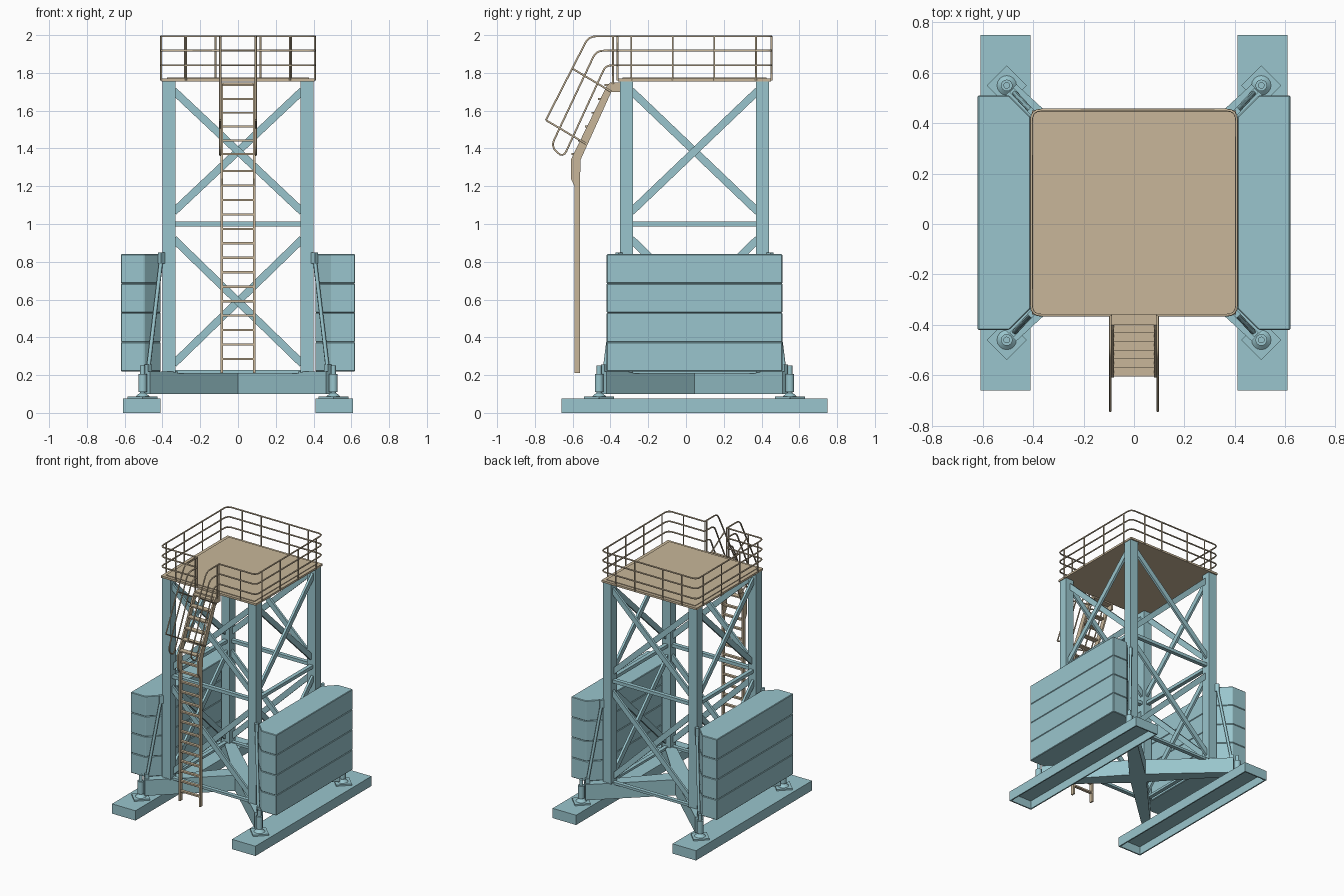
import bpy, bmesh, math
from mathutils import Vector, Matrix

if "Cube" in bpy.data.objects:
    bpy.data.objects.remove(bpy.data.objects["Cube"], do_unlink=True)


def material(name, rgb):
    m = bpy.data.materials.new(name)
    m.use_nodes = True
    m.diffuse_color = (*rgb, 1)
    m.node_tree.nodes["Principled BSDF"].inputs["Base Color"].default_value = (*rgb, 1)
    return m


BLUE = material("pale blue steel", (0.32, 0.56, 0.61))
TAN = material("tan steel", (0.58, 0.47, 0.32))
CY = 0.045          # tower centre in y
FX, RY = 0.365, 0.36  # leg centre offsets


def add_mesh(name, bm, mat, smooth=False, bevel=0):
    bmesh.ops.recalc_face_normals(bm, faces=bm.faces)
    me = bpy.data.meshes.new(name)
    bm.to_mesh(me)
    bm.free()
    me.materials.append(mat)
    ob = bpy.data.objects.new(name, me)
    bpy.context.collection.objects.link(ob)
    if smooth:
        me.polygons.foreach_set("use_smooth", [len(p.vertices) == 4 for p in me.polygons])
    if bevel:
        mod = ob.modifiers.new("bevel", "BEVEL")
        mod.width, mod.segments = bevel, 1
    return ob


def box(name, lo, hi, mat, bevel=0):
    lo, hi = Vector(lo), Vector(hi)
    bm = bmesh.new()
    bmesh.ops.create_cube(bm, size=1, matrix=Matrix.Translation((lo + hi) / 2)
                          @ Matrix.Diagonal((*(hi - lo), 1)))
    return add_mesh(name, bm, mat, bevel=bevel)


def bar(name, a, b, wide, thick, normal, mat):
    """Rectangular bar from a to b, thick along normal."""
    a, b, n = Vector(a), Vector(b), Vector(normal).normalized()
    d = (b - a).normalized()
    s = d.cross(n).normalized()
    n = s.cross(d)
    rot = Matrix((d, s, n)).transposed().to_4x4()
    bm = bmesh.new()
    bmesh.ops.create_cube(bm, size=1, matrix=Matrix.Translation((a + b) / 2) @ rot
                          @ Matrix.Diagonal(((b - a).length, wide, thick, 1)))
    return add_mesh(name, bm, mat)


def prism(name, outline, offset, mat, bevel=0):
    """Extrude a 3D outline along offset."""
    bm = bmesh.new()
    face = bm.faces.new([bm.verts.new(p) for p in outline])
    ext = bmesh.ops.extrude_face_region(bm, geom=[face])
    verts = [g for g in ext["geom"] if isinstance(g, bmesh.types.BMVert)]
    bmesh.ops.translate(bm, verts=verts, vec=offset)
    return add_mesh(name, bm, mat, bevel=bevel)


def cone(name, x, y, z0, z1, r0, r1, mat):
    bm = bmesh.new()
    bmesh.ops.create_cone(bm, cap_ends=True, segments=16, radius1=r0, radius2=r1,
                          depth=z1 - z0, matrix=Matrix.Translation((x, y, (z0 + z1) / 2)))
    return add_mesh(name, bm, mat, smooth=True)


def tube(name, pts, mat, r=0.0055, fillet=0.0):
    """Round pipe along pts, with inner corners rounded."""
    pts = [Vector(p) for p in pts]
    path = [pts[0]]
    for p, q, s in zip(pts, pts[1:], pts[2:]):
        if fillet:
            f = min(fillet, (p - q).length / 2, (s - q).length / 2)
            a, b = q + (p - q).normalized() * f, q + (s - q).normalized() * f
            path += [a.lerp(q, t).lerp(q.lerp(b, t), t) for t in (0, 0.25, 0.5, 0.75, 1)]
        else:
            path.append(q)
    path.append(pts[-1])
    cu = bpy.data.curves.new(name, "CURVE")
    cu.dimensions, cu.bevel_depth, cu.bevel_resolution = "3D", r, 1
    cu.use_fill_caps = True
    sp = cu.splines.new("POLY")
    sp.points.add(len(path) - 1)
    for pt, co in zip(sp.points, path):
        pt.co = (*co, 1)
    cu.materials.append(mat)
    ob = bpy.data.objects.new(name, cu)
    bpy.context.collection.objects.link(ob)


SIDES = (("left", 1), ("right", -1))
ENDS = (("front", -1), ("back", 1))

for side, sx in SIDES:
    # hollow ground skid, open below
    x0, x1 = sorted((sx * 0.41, sx * 0.61))
    box(side + "_skid_top", (x0, -0.66, 0.063), (x1, 0.75, 0.075), BLUE)
    for x in (x0, x1 - 0.01):
        box(side + "_skid_wall", (x, -0.66, 0), (x + 0.01, 0.75, 0.063), BLUE)
    for y in (-0.66, 0.74):
        box(side + "_skid_end", (x0 + 0.01, y, 0), (x1 - 0.01, y + 0.01, 0.063), BLUE)

    # stacked ballast slabs with cut inner corners
    plan = [(0.62, -0.42), (0.62, 0.51), (0.495, 0.51), (0.41, 0.425), (0.41, -0.335), (0.495, -0.42)]
    for i in range(4):
        z = 0.22 + i * 0.155
        prism(f"{side}_ballast_slab_{i + 1}", [(sx * x, y, z) for x, y in plan],
              (0, 0, 0.155), BLUE, bevel=0.004)

    for end, sy in ENDS:
        name = f"{end}_{side}_"
        out = Vector((sx, sy, 0)).normalized()
        across = Vector((-sy, sx, 0)).normalized()
        centre = Vector((0, CY, 0.1))
        # tower leg
        lx, ly = sx * FX, CY + sy * RY
        box(name + "leg", (lx - 0.035, ly - 0.035, 0.215), (lx + 0.035, ly + 0.035, 1.76), BLUE)
        # tapered arm of the base cross
        tip = centre + out * 0.69
        prism(name + "base_arm", [centre + across * 0.06, tip + across * 0.03,
                                  tip - across * 0.03, centre - across * 0.06], (0, 0, 0.12), BLUE)
        # screw jack and foot plate
        jx, jy = sx * 0.505, CY + sy * 0.505
        foot = Vector((jx, jy, 0.08))
        bar(name + "foot_plate", foot - out * 0.056, foot + out * 0.056, 0.112, 0.012, (0, 0, 1), BLUE)
        cone(name + "jack_foot", jx, jy, 0.085, 0.105, 0.04, 0.016, BLUE)
        cone(name + "jack_screw", jx, jy, 0.1, 0.25, 0.013, 0.013, BLUE)
        cone(name + "jack_sleeve", jx, jy, 0.11, 0.205, 0.023, 0.023, BLUE)
        # inclined strut with pinned lugs
        low = Vector((sx * 0.475, CY + sy * 0.475, 0.23))
        high = Vector((sx * 0.405, CY + sy * 0.4, 0.82))
        tube(name + "strut", [low, high], BLUE, r=0.011)
        for p, h in ((low, 0.025), (high, 0.03)):
            bar(name + "strut_lug", p - Vector((0, 0, h)), p + Vector((0, 0, h)), 0.03, 0.024, across, BLUE)


# bracing on one tower face, mapped by a point function
def brace_face(name, half, point, normal):
    for zb, zt in ((0.26, 0.92), (1.065, 1.705)):
        for s in (-1, 1):
            shift = Vector(normal) * 0.009 * s
            bar(name + "_diagonal", point(-s * half, zb) + shift, point(s * half, zt) + shift,
                0.04, 0.017, normal, BLUE)
    bar(name + "_middle_rail", point(-half, 1), point(half, 1), 0.025, 0.03, normal, BLUE)
    bar(name + "_bottom_rail", point(-half, 0.218), point(half, 0.218), 0.018, 0.03, normal, BLUE)


for end, sy in ENDS:
    brace_face(end + "_face", 0.34, lambda u, z: Vector((u, CY + sy * RY, z)), (0, 1, 0))
for side, sx in SIDES:
    brace_face(side + "_face", 0.335, lambda u, z: Vector((sx * FX, CY + u, z)), (1, 0, 0))

# platform deck
box("platform_deck", (-0.405, CY - 0.405, 1.755), (0.405, CY + 0.405, 1.77), TAN)
box("platform_floor", (-0.377, CY - 0.382, 1.77), (0.377, CY + 0.382, 1.775), TAN)

# guard rails, open at the ladder
GX, GF, GB, TOP = 0.407, -0.362, 0.452, 1.994
LEVELS = (1.84, 1.918, TOP)
for z in LEVELS:
    tube("guard_rail", [(0.092, GF, z), (GX, GF, z), (GX, GB, z), (-GX, GB, z),
                        (-GX, GF, z), (-0.092, GF, z)], TAN, fillet=0.04)
posts = [(s * GX, y) for s in (-1, 1) for y in (-0.29, -0.07, 0.15, 0.37)]
posts += [(s * x, GB) for s in (-1, 1) for x in (0.12, 0.28)]
posts += [(s * x, GF) for s in (-1, 1) for x in (0.092, 0.275)]
for x, y in posts:
    tube("guard_post", [(x, y, 1.76), (x, y, TOP)], TAN)

# ladder stringers, stair stringers and handrails
stringer = [(-0.59, 1.2), (-0.61, 1.24), (-0.61, 1.34), (-0.42, 1.73), (-0.4, 1.75), (-0.345, 1.75),
            (-0.345, 1.7), (-0.395, 1.7), (-0.558, 1.34), (-0.562, 1.2)]
for side, sx in SIDES:
    x = sx * 0.086
    box(side + "_ladder_rail", (x - 0.006, -0.59, 0.21), (x + 0.006, -0.562, 1.21), TAN)
    prism(side + "_stair_stringer", [(x - 0.006, y, z) for y, z in stringer], (0.012, 0, 0), TAN)
    h = sx * 0.094
    tube(side + "_top_handrail", [(h, y, z) for y, z in
         ((GF, TOP), (-0.515, TOP), (-0.742, 1.55))], TAN, fillet=0.04)
    tube(side + "_handrail_loop", [(h, y, z) for y, z in
         ((GF, 1.918), (-0.475, 1.918), (-0.715, 1.41), (-0.65, 1.35), (-0.425, 1.84), (GF, 1.84))],
         TAN, fillet=0.04)
    for a, b in (((-0.742, 1.55), (-0.53, 1.425)), ((-0.605, 1.825), (-0.395, 1.7)),
                 ((-0.387, 1.74), (-0.387, TOP))):
        tube(side + "_handrail_post", [(h, *a), (h, *b)], TAN)

# ladder rungs and stair treads
for i in range(14):
    z = 1.28 - i * 0.0765
    box("ladder_rung", (-0.082, -0.587, z - 0.006), (0.082, -0.565, z + 0.006), TAN)
for i in range(6):
    y, z = -0.585 + i * 0.0345, 1.37 + i * 0.073
    box("stair_tread", (-0.082, y - 0.02, z - 0.005), (0.082, y + 0.02, z + 0.005), TAN)
box("landing_tread", (-0.082, -0.4, 1.74), (0.082, -0.345, 1.75), TAN)
